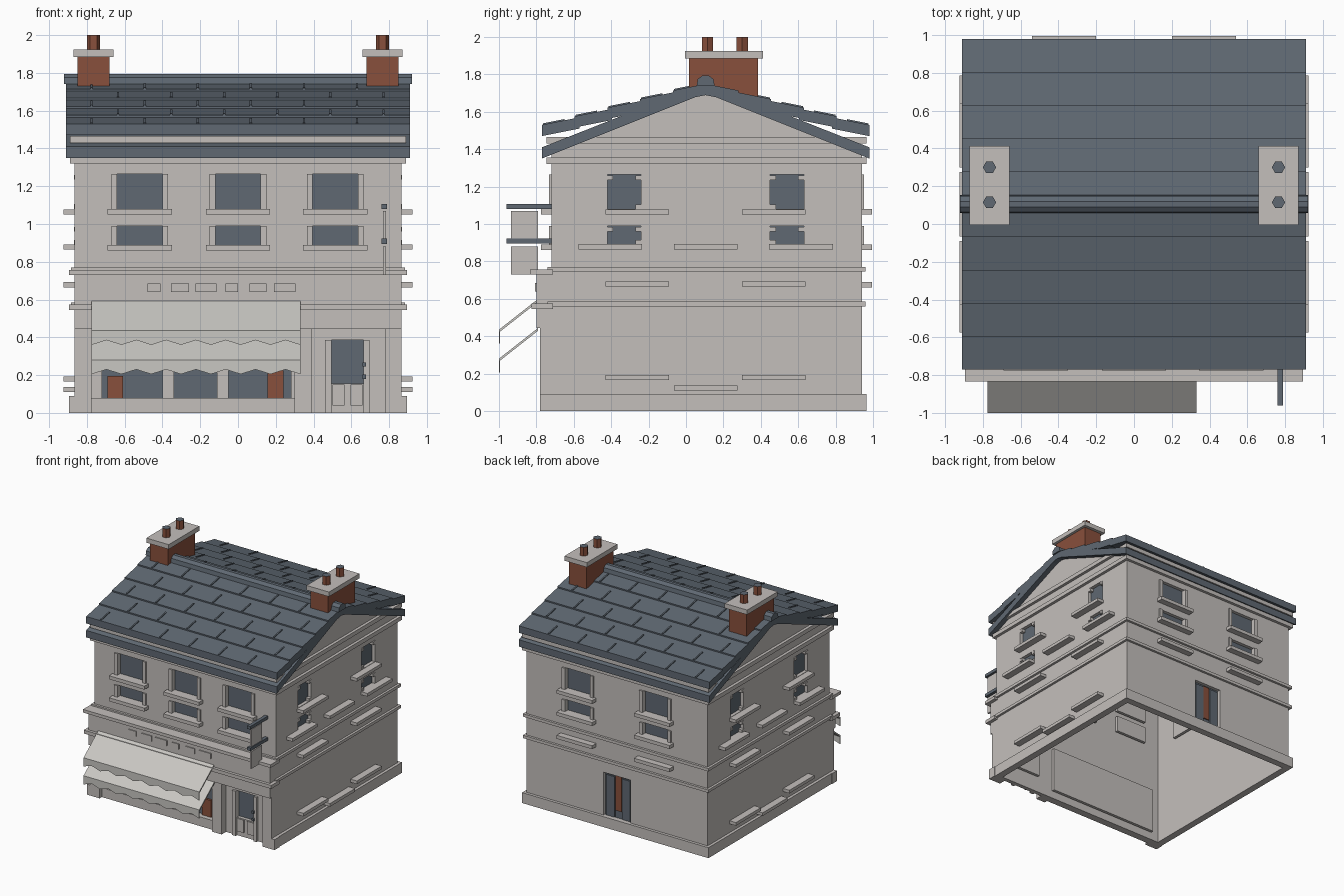
import bpy
import bmesh
from mathutils import Matrix, Vector

cube = bpy.data.objects.get("Cube")
if cube:
    bpy.data.objects.remove(cube, do_unlink=True)


def material(name, rgb):
    mat = bpy.data.materials.new(name)
    mat.use_nodes = True
    mat.diffuse_color = (*rgb, 1)
    mat.node_tree.nodes["Principled BSDF"].inputs["Base Color"].default_value = (*rgb, 1)
    return mat


STONE = material("pale stone", (0.55, 0.52, 0.50))
SLATE = material("blue slate", (0.115, 0.14, 0.17))
BRICK = material("red brick", (0.25, 0.08, 0.045))
CANVAS = material("awning canvas", (0.58, 0.57, 0.54))

HALF, FRONT, BACK, RIDGE = 0.865, -0.72, 0.94, 0.105
ROOF = 0.91


def finish(name, bm, *mats):
    bmesh.ops.recalc_face_normals(bm, faces=bm.faces)
    mesh = bpy.data.meshes.new(name)
    bm.to_mesh(mesh)
    bm.free()
    for mat in mats:
        mesh.materials.append(mat)
    obj = bpy.data.objects.new(name, mesh)
    bpy.context.scene.collection.objects.link(obj)
    return obj


def boxes(name, mat, bounds):
    """One object made of boxes given as (x0, x1, y0, y1, z0, z1)."""
    bm = bmesh.new()
    for x0, x1, y0, y1, z0, z1 in bounds:
        centre = Vector((x0 + x1, y0 + y1, z0 + z1)) / 2
        size = Matrix.Diagonal((x1 - x0, y1 - y0, z1 - z0, 1))
        bmesh.ops.create_cube(bm, size=1, matrix=Matrix.Translation(centre) @ size)
    return finish(name, bm, mat)


def on_wall(wall, u0, u1, d0, d1, z0, z1):
    """Box on a wall: u runs along it, d points outward from it."""
    if wall == "front":
        return (u0, u1, FRONT - d1, FRONT - d0, z0, z1)
    if wall == "back":
        return (u0, u1, BACK + d0, BACK + d1, z0, z1)
    if wall == "left":
        return (HALF + d0, HALF + d1, u0, u1, z0, z1)
    return (-HALF - d1, -HALF - d0, u0, u1, z0, z1)


def extrude(bm, points, start, shift):
    verts = [bm.verts.new(p) for p in points]
    face = bm.faces.new(verts)
    out = bmesh.ops.extrude_face_region(bm, geom=[face], use_keep_orig=True)
    moved = [g for g in out["geom"] if isinstance(g, bmesh.types.BMVert)]
    bmesh.ops.translate(bm, verts=verts, vec=start)
    bmesh.ops.translate(bm, verts=moved, vec=Vector(start) + Vector(shift))


def prism(bm, profile, x0, x1):
    extrude(bm, [(0, y, z) for y, z in profile], (x0, 0, 0), (x1 - x0, 0, 0))


def mirrored(profile):
    return [(2 * RIDGE - y, z) for y, z in profile]


# Hollow gabled body, open underneath
bm = bmesh.new()
prism(bm, [(FRONT, 0), (BACK, 0), (BACK, 1.39), (RIDGE, 1.72), (FRONT, 1.39)], -HALF, HALF)
bmesh.ops.recalc_face_normals(bm, faces=bm.faces)
bmesh.ops.delete(bm, geom=[f for f in bm.faces if f.normal.z < -0.9], context="FACES_ONLY")
mesh_body = bpy.data.meshes.new("house_walls")
bm.to_mesh(mesh_body)
bm.free()
mesh_body.materials.append(STONE)
body = bpy.data.objects.new("house_walls", mesh_body)
bpy.context.scene.collection.objects.link(body)
shell = body.modifiers.new("thickness", "SOLIDIFY")
shell.thickness, shell.offset = 0.05, -1

# Windows: recesses, panes, jambs, sills and inner linings
cuts, panes, trims, sills, linings = [], [], [], [], []
DEEP = -0.035
LEVELS = ((1.08, 1.265), (0.89, 0.99))


def opening(wall, u0, u1, z0, z1):
    cuts.append(on_wall(wall, u0, u1, DEEP, 0.02, z0, z1))
    panes.append(on_wall(wall, u0, u1, DEEP - 0.002, DEEP + 0.006, z0, z1))
    linings.append(on_wall(wall, u0 - 0.03, u1 + 0.03, -0.07, -0.045, z0 - 0.02, z1 + 0.02))


for wall, centres in (("front", (-0.52, 0, 0.515)), ("back", (-0.37, 0.37))):
    for c in centres:
        for z0, z1 in LEVELS:
            opening(wall, c - 0.12, c + 0.12, z0, z1)
            for s in (-1, 1):
                edge = sorted((c + s * 0.12, c + s * 0.15))
                trims.append(on_wall(wall, *edge, -0.03, 0.012, z0, z1))
            sills.append(on_wall(wall, c - 0.17, c + 0.17, -0.03, 0.055, z0 - 0.03, z0))

for wall in ("left", "right"):
    for s in (-1, 1):
        for z0, z1 in LEVELS:
            near, far = RIDGE + s * 0.345, RIDGE + s * 0.525
            opening(wall, min(near, far), max(near, far), z0, z1)
            # Corner blocks in the recess
            for u, z in ((far - s * 0.015, z1 - 0.03), (near + s * 0.015, z1 - 0.03),
                         (near + s * 0.015, z0)):
                trims.append(on_wall(wall, u - 0.015, u + 0.015, -0.034, 0.004, z, z + 0.025))

# Projecting stones on the sides and back
for wall in ("left", "right"):
    for offset, heights in ((0.365, (1.05, 0.665, 0.165)), (0.51, (0.865,)), (0, (0.865, 0.11))):
        for z in heights:
            for c in {RIDGE - offset, RIDGE + offset}:
                sills.append(on_wall(wall, c - 0.17, c + 0.17, -0.02, 0.06, z, z + 0.027))
for c in (-0.37, 0.37):
    sills.append(on_wall("back", c - 0.17, c + 0.17, -0.02, 0.055, 0.66, 0.69))

# Shopfront and doorway openings
opening("front", -0.72, 0.28, 0.08, 0.43)
opening("front", 0.495, 0.665, 0.155, 0.385)
opening("back", -0.13, 0.13, 0.06, 0.46)
cutter = boxes("opening_cutter", STONE, cuts)
cutter.hide_render = True
bool_mod = body.modifiers.new("openings", "BOOLEAN")
bool_mod.operation, bool_mod.solver, bool_mod.object = "DIFFERENCE", "EXACT", cutter
bpy.context.view_layer.objects.active = body
for mod in list(body.modifiers):
    bpy.ops.object.modifier_apply(modifier=mod.name)
bpy.data.objects.remove(cutter, do_unlink=True)

boxes("window_panes", SLATE, panes)
boxes("window_jambs", STONE, trims)
boxes("sills_and_stones", STONE, sills)
boxes("inner_linings", STONE, linings)

# Courses running round the house
bands = []
for z0, z1, out in ((0, 0.09, 0.025), (0.56, 0.585, 0.02), (0.745, 0.77, 0.02),
                    (1.32, 1.355, 0.025), (1.43, 1.465, 0.025)):
    for wall in ("front", "back"):
        if wall == "back" or z0 > 0:
            bands.append(on_wall(wall, -HALF - out, HALF + out, -0.02, out, z0, z1))
    for wall in ("left", "right"):
        bands.append(on_wall(wall, FRONT, BACK, -0.02, out, z0, z1))
boxes("string_courses", STONE, bands)

# Shopfront: fascia, cornices, pilasters, stall riser, plaques
shop = [on_wall("front", -HALF, HALF, -0.01, 0.08, 0.445, 0.73),
        on_wall("front", -0.895, 0.895, -0.01, 0.115, 0.73, 0.757),
        on_wall("front", -0.895, 0.895, -0.01, 0.105, 0.545, 0.575),
        on_wall("front", -0.78, 0.31, -0.01, 0.03, 0, 0.08)]
for u0, u1 in ((-HALF, -0.775), (0.3, 0.39), (0.78, HALF)):
    shop.append(on_wall("front", u0, u1, -0.01, 0.06, 0, 0.45))
for s in (-1, 1):
    shop.append(on_wall("front", s * 0.875 - 0.02, s * 0.875 + 0.02, -0.01, 0.06, 0, 0.09))
boxes("shopfront", STONE, shop)
boxes("fascia_plaques", STONE, [
    on_wall("front", u0, u1, 0.075, 0.088, 0.64, 0.685) for u0, u1 in
    ((-0.48, -0.41), (-0.355, -0.26), (-0.225, -0.115), (-0.065, 0), (0.06, 0.15), (0.19, 0.305))])
boxes("shop_mullions", STONE, [on_wall("front", u, u + 0.06, DEEP, 0.01, 0.08, 0.43)
                               for u in (-0.4, -0.11)])
boxes("shop_goods", BRICK, [on_wall("front", -0.69, -0.61, DEEP, -0.01, 0.08, 0.195),
                            on_wall("front", 0.155, 0.24, DEEP, -0.01, 0.08, 0.225)])

# Front door
boxes("front_door", STONE, [
    on_wall("front", u0, u1, -0.01, d, z0, z1) for u0, u1, d, z0, z1 in
    ((0.46, 0.495, 0.02, 0, 0.385), (0.665, 0.695, 0.02, 0, 0.385),
     (0.5, 0.565, 0.01, 0.04, 0.15), (0.595, 0.66, 0.01, 0.04, 0.15))])
boxes("door_handles", SLATE, [on_wall("front", 0.658, 0.678, 0, 0.035, z, z + 0.022)
                              for z in (0.18, 0.245)])

# Back door
boxes("back_door_leaves", SLATE, [on_wall("back", c - 0.04, c + 0.04, DEEP, -0.015, 0.07, 0.44)
                                  for c in (-0.075, 0.075)])
boxes("back_door_strip", BRICK, [on_wall("back", -0.03, 0.03, DEEP, -0.02, 0.15, 0.45)])

# Two-tier awning with scalloped valances
LEFT_END, RIGHT_END, TEETH = -0.775, 0.33, 14
bm = bmesh.new()
for top, edge in ((0.60, 0.435), (0.445, 0.28)):
    prism(bm, [(-0.79, top), (-1, edge), (-1, edge - 0.015), (-0.79, top - 0.015)],
          LEFT_END, RIGHT_END)
    hem = [(LEFT_END + (RIGHT_END - LEFT_END) * k / TEETH, edge - (0.05 if k % 2 else 0.075))
           for k in range(TEETH + 1)]
    outline = [(LEFT_END, edge), *hem, (RIGHT_END, edge)]
    extrude(bm, [(x, 0, z) for x, z in outline], (0, -1, 0), (0, 0.006, 0))
finish("awning", bm, CANVAS)

# Hanging sign
boxes("sign_brackets", SLATE, [(0.76, 0.79, -0.96, FRONT, z, z + 0.027) for z in (0.895, 1.08)])
boxes("sign_boards", STONE, [(0.768, 0.783, -0.935, -0.79, z, z + 0.15) for z in (0.73, 0.92)])

# Roof: lower slabs, overlapping slate courses, raised joints, ridge
bm = bmesh.new()
joints = bmesh.new()
for flip in (list, mirrored):
    prism(bm, flip([(-0.77, 1.35), (RIDGE, 1.70), (RIDGE, 1.755), (-0.77, 1.41)]), -ROOF, ROOF)
    for row in range(5):
        y, z = -0.77 + 0.175 * row, 1.53 + 0.046 * row
        end = min(y + 0.2, RIDGE)
        rise = (end - y) * 0.2
        prism(bm, flip([(y, z - 0.06), (end, z + rise - 0.06), (end, z + rise), (y, z)]),
              -ROOF, ROOF)
        first = -0.775 if row % 2 == 0 else -0.635
        for k in range(6):
            x = first + 0.281 * k
            prism(joints, flip([(y + 0.005, z - 0.01), (y + 0.12, z + 0.013),
                                (y + 0.12, z + 0.031), (y + 0.005, z + 0.008)]),
                  x - 0.006, x + 0.006)
finish("roof_slates", bm, SLATE)
finish("slate_joints", joints, SLATE)
bm = bmesh.new()
prism(bm, [(RIDGE + y, z) for y, z in ((-0.048, 1.74), (-0.042, 1.775), (-0.015, 1.795),
                                       (0.015, 1.795), (0.042, 1.775), (0.048, 1.74))],
      -0.922, 0.922)
finish("ridge_cap", bm, SLATE)

# Chimneys with caps and hexagonal pots
for side, label in ((1, "left"), (-1, "right")):
    c = side * 0.765
    boxes(label + "_chimney", BRICK, [(c - 0.084, c + 0.084, 0.015, 0.385, 1.62, 1.887)])
    boxes(label + "_chimney_cap", STONE, [(c - 0.107, c + 0.107, -0.005, 0.412, 1.885, 1.925)])
    bm = bmesh.new()
    for y in (0.115, 0.3):
        bmesh.ops.create_cone(bm, cap_ends=True, segments=6, radius1=0.035, radius2=0.035,
                              depth=0.08, matrix=Matrix.Translation((c, y, 1.96))
                              @ Matrix.Rotation(0.5236, 4, "Z"))
    bm.normal_update()
    for face in bm.faces:
        face.material_index = int(face.normal.z > 0.9)
    finish(label + "_chimney_pots", bm, BRICK, SLATE)
